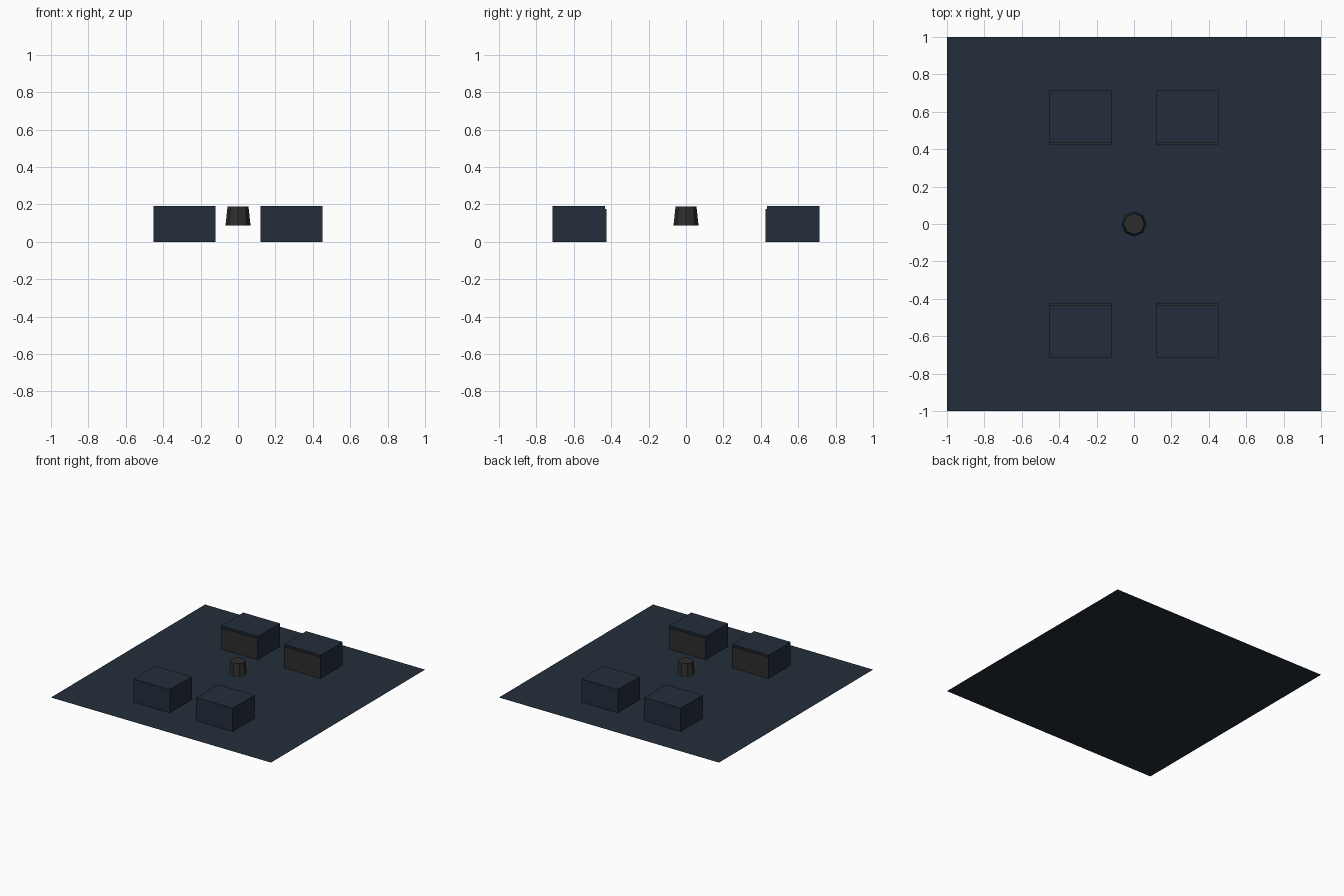
import bpy, math

if "Cube" in bpy.data.objects:
    bpy.data.objects.remove(bpy.data.objects["Cube"])


def material(name, rgb):
    m = bpy.data.materials.new(name)
    m.diffuse_color = (*rgb, 1.0)
    m.use_nodes = True
    m.node_tree.nodes["Principled BSDF"].inputs["Base Color"].default_value = m.diffuse_color
    return m


navy = material("dark navy", (0.017, 0.027, 0.044))
charcoal = material("charcoal", (0.028, 0.027, 0.026))


def box(name, x, y, z, mat):
    """Box spanning the (low, high) ranges x, y, z."""
    ranges = (x, y, z)
    bpy.ops.mesh.primitive_cube_add(size=1, location=[(a + b) / 2 for a, b in ranges])
    ob = bpy.context.object
    ob.name = name
    ob.scale = [b - a for a, b in ranges]
    bpy.ops.object.transform_apply(location=True, scale=True, rotation=False)
    ob.data.materials.append(mat)
    return ob


# Flat square base sheet
bpy.ops.mesh.primitive_plane_add(size=2, location=(0, 0, 0))
base = bpy.context.object
base.name = "base_sheet"
base.data.materials.append(navy)

# Four blocks, each with a charcoal plate facing the middle
for sx, xname in ((-1, "left"), (1, "right")):
    for sy, yname in ((-1, "front"), (1, "back")):
        x = sorted((sx * 0.12, sx * 0.452))
        box(f"block_{yname}_{xname}", x, sorted((sy * 0.432, sy * 0.714)), (0, 0.19), navy)
        box(f"inner_plate_{yname}_{xname}", x, sorted((sy * 0.425, sy * 0.432)), (0, 0.175), charcoal)

# Tapered eight-sided centre piece, floating above the base
bpy.ops.mesh.primitive_cone_add(vertices=8, radius1=0.067, radius2=0.056,
                                depth=0.103, location=(0, 0, 0.1375))
knob = bpy.context.object
knob.name = "centre_knob"
knob.data.materials.append(charcoal)
